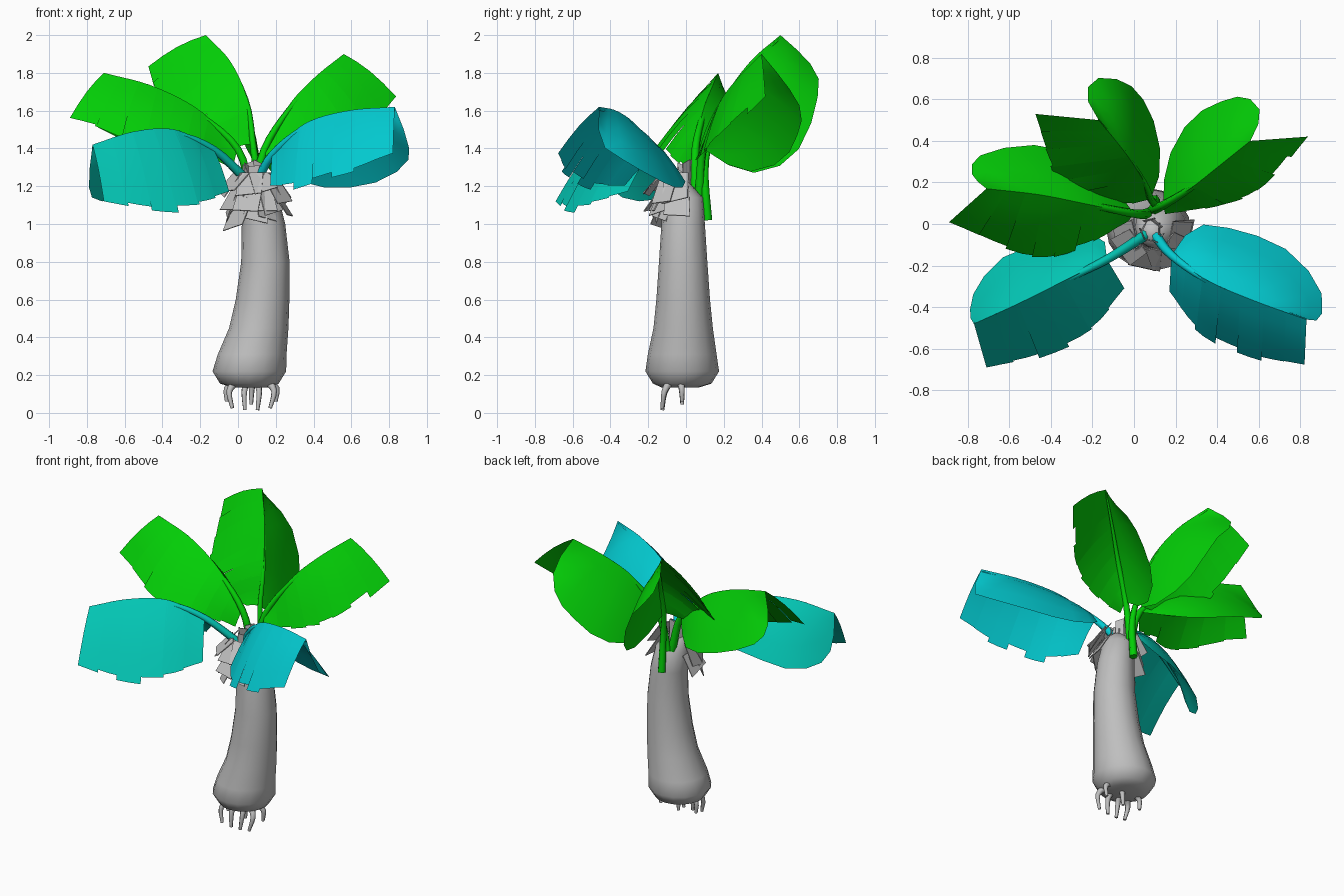
import bpy, math, random
from mathutils import Vector as V

random.seed(4)
cube = bpy.data.objects.get("Cube")
if cube:
    bpy.data.objects.remove(cube, do_unlink=True)


def material(name, rgb):
    m = bpy.data.materials.new(name)
    m.use_nodes = True
    m.diffuse_color = (*rgb, 1)
    m.node_tree.nodes["Principled BSDF"].inputs["Base Color"].default_value = (*rgb, 1)
    return m


GREEN = material("leaf green", (.001, .62, .002))
TEAL = material("leaf teal", (.001, .58, .47))
CYAN = material("leaf cyan", (.001, .6, .64))
GREY = material("bark grey", (.52, .52, .52))


def add_mesh(name, verts, faces, mat, smooth=True):
    me = bpy.data.meshes.new(name)
    me.from_pydata(verts, [], faces)
    me.materials.append(mat)
    me.polygons.foreach_set("use_smooth", [smooth] * len(faces))
    ob = bpy.data.objects.new(name, me)
    bpy.context.collection.objects.link(ob)
    return ob


def spline(pts, t):
    """Point at t (0 to 1) on a smooth path through pts."""
    n = len(pts) - 1
    i = min(int(t * n), n - 1)
    f = t * n - i
    b, c = V(pts[i]), V(pts[i + 1])
    a = V(pts[i - 1]) if i else 2 * b - c
    d = V(pts[i + 2]) if i + 2 <= n else 2 * c - b
    return b + (c - a) * f / 2 + (a - 2.5 * b + 2 * c - d / 2) * f**2 + (1.5 * (b - c) + (d - a) / 2) * f**3


def tube(name, pts, r0, r1, mat, steps=12):
    """Tapering tube along a smooth path."""
    cu = bpy.data.curves.new(name, "CURVE")
    cu.dimensions = "3D"
    cu.bevel_depth = 1
    cu.bevel_resolution = 1
    cu.use_fill_caps = True
    sp = cu.splines.new("POLY")
    sp.points.add(steps)
    for i, p in enumerate(sp.points):
        t = i / steps
        p.co = (*spline(pts, t), 1)
        p.radius = r0 + (r1 - r0) * t
    cu.materials.append(mat)
    bpy.context.collection.objects.link(bpy.data.objects.new(name, cu))


def loft(rows):
    """Vertices and quads of a sheet through equal rows."""
    n = len(rows[0])
    verts = [p for row in rows for p in row]
    faces = [(j * n + i, j * n + i + 1, (j + 1) * n + i + 1, (j + 1) * n + i)
             for j in range(len(rows) - 1) for i in range(n - 1)]
    return verts, faces


def across(a, b, arch):
    """Arched cross line of a blade, from rib to margin."""
    rise = arch * (b - a).length
    return [a.lerp(b, k / 4) + V((0, 0, rise * math.sin(math.pi * k / 4))) for k in range(5)]


def leaf(name, mat, base, rib, torn, whole, strips=8):
    """Folded leaf: stalk, one whole half and one half torn into strips."""
    sunk = [V(p) - V((0, 0, d)) for p, d in zip(rib, (.005, .025, .025, .015))]
    tube(name + "_stalk", base + sunk, .026, .005, mat, 16)
    edge = [rib[0]] + whole + [rib[-1]]
    rows = [across(spline(rib, i / 10), spline(edge, i / 10), .1) for i in range(11)]
    add_mesh(name + "_whole_half", *loft(rows), mat)
    verts, faces = [], []
    for s in range(strips):
        reach = random.uniform(.92, 1.05)
        swing = V((0, 0, random.uniform(-.015, .015)))
        rows = []
        for k in (0, .5, 1.08):
            t = min((s + k) / strips, 1)
            a, b = spline(rib, t), spline(torn, t)
            rows.append(across(a, a.lerp(b, reach) + swing * (1 - k), .06))
        v, f = loft(rows)
        faces += [tuple(i + len(verts) for i in q) for q in f]
        verts += v
    add_mesh(name + "_torn_half", verts, faces, mat)


# Leaves
leaf("left_back_leaf", GREEN, [(.07, .05, 1.15)],
     [(0, .05, 1.4), (-.2, .09, 1.6), (-.45, .14, 1.73), (-.71, .17, 1.8)],
     [(-.03, .01, 1.3), (-.25, -.11, 1.37), (-.52, -.15, 1.42), (-.9, 0, 1.55)],
     [(-.2, .29, 1.33), (-.48, .38, 1.4), (-.74, .33, 1.51), (-.78, .24, 1.62)])
leaf("middle_back_leaf", GREEN, [(.1, .115, 1.02), (.1, .1, 1.25)],
     [(.08, .12, 1.42), (.05, .2, 1.66), (-.04, .34, 1.86), (-.17, .5, 2)],
     [(0, .1, 1.4), (-.28, .13, 1.45), (-.4, .3, 1.6), (-.48, .53, 1.83)],
     [(.13, .28, 1.28), (.1, .48, 1.3), (.03, .62, 1.43), (-.06, .69, 1.64), (-.18, .7, 1.78), (-.23, .62, 1.89)])
leaf("right_back_leaf", GREEN, [(.09, .07, 1.15)],
     [(.14, .09, 1.4), (.27, .17, 1.63), (.41, .28, 1.78), (.56, .4, 1.9)],
     [(.15, .05, 1.33), (.4, .09, 1.38), (.62, .18, 1.48), (.83, .42, 1.68)],
     [(.16, .3, 1.28), (.27, .5, 1.33), (.42, .59, 1.47), (.54, .61, 1.6), (.61, .53, 1.74)])
leaf("left_front_leaf", TEAL, [(.06, -.05, 1.22)],
     [(-.13, -.17, 1.4), (-.33, -.27, 1.5), (-.55, -.38, 1.49), (-.77, -.48, 1.42)],
     [(-.04, -.32, 1.15), (-.2, -.51, 1.1), (-.45, -.63, 1.09), (-.71, -.69, 1.12)],
     [(-.17, -.05, 1.25), (-.4, -.08, 1.2), (-.63, -.16, 1.13), (-.76, -.31, 1.13), (-.79, -.43, 1.22)], 6)
leaf("right_front_leaf", CYAN, [(.1, -.05, 1.22)],
     [(.18, -.15, 1.37), (.35, -.27, 1.53), (.58, -.37, 1.6), (.83, -.46, 1.62)],
     [(.17, -.33, 1.19), (.32, -.52, 1.21), (.57, -.64, 1.27), (.82, -.69, 1.36)],
     [(.3, -.01, 1.24), (.5, -.03, 1.19), (.73, -.12, 1.22), (.89, -.3, 1.32), (.9, -.45, 1.43)], 7)

# Trunk: leaning rings of x, y, z and radius
SIDES = 16
rings = [(.07, -.03, .135, .1), (.06, -.02, .155, .155), (.06, -.02, .22, .195), (.075, -.02, .31, .182),
         (.11, -.015, .45, .157), (.13, -.015, .6, .142), (.145, -.015, .8, .128), (.135, -.015, 1, .115),
         (.11, -.015, 1.14, .105), (.1, -.04, 1.2, .075), (.09, -.04, 1.25, .03)]
verts = [(x + r * math.cos(a), y + r * math.sin(a), z) for x, y, z, r in rings
         for a in (math.tau * i / SIDES for i in range(SIDES))]
faces = [(j * SIDES + i, j * SIDES + (i + 1) % SIDES, (j + 1) * SIDES + (i + 1) % SIDES, (j + 1) * SIDES + i)
         for j in range(len(rings) - 1) for i in range(SIDES)]
faces += [tuple(reversed(range(SIDES))), tuple(range(len(verts) - SIDES, len(verts)))]
add_mesh("trunk", verts, faces, GREY)


# Husk: broad flaring plates round the front of the crown, and upright shards
def plate(angle, z0, r0, z1, r1, width):
    c = V((.09, -.03, 0))
    out = V((math.cos(angle), math.sin(angle), 0))
    side = V((-out.y, out.x, 0)) * width / 2
    top, low = c + out * r0 + V((0, 0, z0)), c + out * r1 + V((0, 0, z1))
    skew = side * random.uniform(-.3, .3)
    tilt = V((0, 0, random.uniform(-.02, .02)))
    return [top - side * .9, top + side * .9, low + side + skew + tilt, low - side + skew - tilt]


plates = []
for top, low, flare, count in ((1.12, 1, .135, 5), (1.2, 1.08, .165, 6), (1.27, 1.15, .17, 6)):
    for i in range(count):
        angle = math.pi * (.95 + 1.1 * (i + random.uniform(.3, .7)) / count)
        plates.append(plate(angle, top, .085, low + random.uniform(-.04, .03),
                            flare + random.uniform(-.02, .02), random.uniform(.12, .16)))
for i in range(7):
    plates.append(plate(math.tau * i / 7, 1.15, .05, random.uniform(1.26, 1.34),
                        random.uniform(.03, .08), .06))
husk = add_mesh("crown_husk", [p for q in plates for p in q],
                [tuple(range(4 * i, 4 * i + 4)) for i in range(len(plates))], GREY, False)
thick = husk.modifiers.new("thickness", "SOLIDIFY")
thick.thickness = .005

# Roots: a long front row and a short back row, fanning out
for row, count, y, reach, z, fan in (("front", 4, -.08, -.045, .01, .1), ("back", 3, -.03, .01, .045, .13)):
    for i in range(count):
        s = 2 * i / (count - 1) - 1
        start = V((.075 + .08 * s, y, .17))
        tip = V((.07 + fan * s, y + reach, z + .015 * abs(s)))
        knee = start.lerp(tip, .45) + V((.03 * s, reach * .3, .01))
        tube(f"{row}_root_{i + 1}", [start, knee, tip], .022, .01, GREY, 6)
